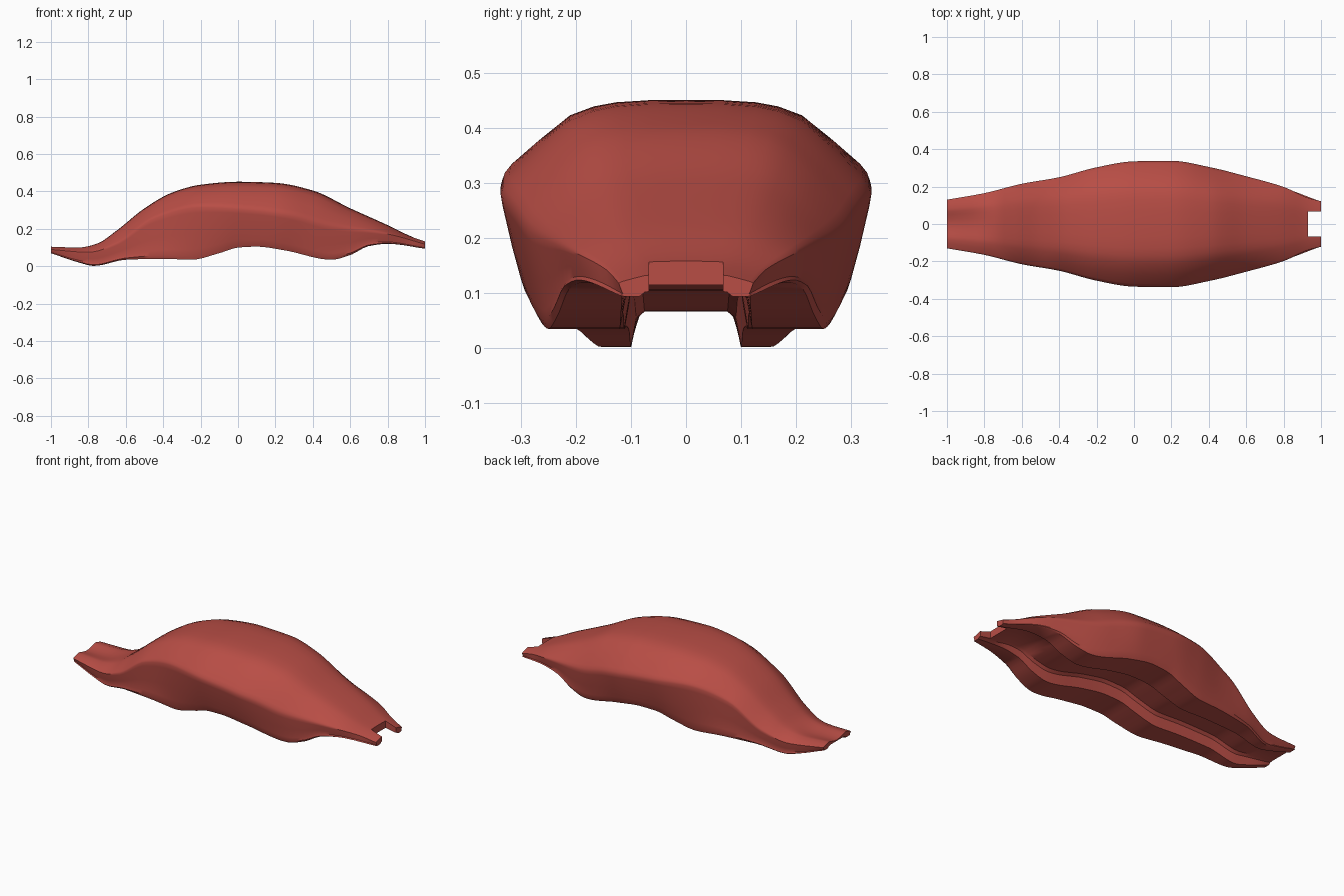
import bpy, bmesh

if "Cube" in bpy.data.objects:
    bpy.data.objects.remove(bpy.data.objects["Cube"])

red = bpy.data.materials.new("brick red")
red.diffuse_color = (0.48, 0.075, 0.06, 1)
red.use_nodes = True
red.node_tree.nodes["Principled BSDF"].inputs["Base Color"].default_value = red.diffuse_color

# Lengthwise profiles as (x, value) keys
TOP = [(-1, .108), (-.86, .105), (-.75, .125), (-.65, .19), (-.5, .31), (-.35, .395), (-.2, .436),
       (0, .452), (.2, .446), (.4, .405), (.6, .31), (.8, .22), (.93, .158), (1, .135)]
BOTTOM = [(-1, .07), (-.85, .02), (-.77, .002), (-.6, .035), (-.4, .04), (-.25, .035), (-.1, .07),
          (0, .1), (.1, .105), (.25, .085), (.5, .035), (.6, .06), (.7, .108), (.8, .12), (1, .094)]
WIDTH = [(-1, .13), (-.8, .165), (-.6, .215), (-.4, .25), (-.2, .303), (0, .335), (.2, .338),
         (.4, .305), (.6, .255), (.8, .198), (.93, .14), (1, .122)]
RIDGE = [(-1, .09), (-.8, .075), (-.65, .12), (-.45, .255), (-.2, .315), (.1, .295),
         (.3, .265), (.5, .21), (.8, .172), (1, .118)]
FOOT = [(-1, .118), (-.77, .155), (-.6, .2), (-.25, .25), (.15, .288), (.5, .25), (.75, .2), (1, .112)]
CHANNEL = [(-1, .085), (-.77, .1), (.5, .12), (.8, .11), (1, .085)]
DEPTH = [(-1, .012), (-.77, .065), (0, .075), (.5, .07), (.75, .04), (.93, .01), (1, .01)]
DIP = [(-1, .02), (-.85, .014), (-.7, 0), (1, 0)]


def curve(keys, x):
    """Smooth interpolation through the keys without overshoot."""
    def slope(i):
        if i == 0 or i == len(keys) - 1:
            return 0 if len(keys) < 3 else secant(min(i, len(keys) - 2))
        a, b = secant(i - 1), secant(i)
        return 0 if a * b <= 0 else 2 * a * b / (a + b)

    def secant(i):
        return (keys[i + 1][1] - keys[i][1]) / (keys[i + 1][0] - keys[i][0])

    for i in range(len(keys) - 1):
        (x0, v0), (x1, v1) = keys[i], keys[i + 1]
        if x <= x1 + 1e-9:
            h = x1 - x0
            t = (x - x0) / h
            return (v0 * (1 + 2 * t) * (1 - t) ** 2 + h * slope(i) * t * (1 - t) ** 2
                    + v1 * t * t * (3 - 2 * t) + h * slope(i + 1) * t * t * (t - 1))
    return keys[-1][1]


def section(x):
    """Closed cross-section, from top centre down the +y side and round."""
    top, bot, w, r, foot, ch, depth, dip = (
        curve(k, x) for k in (TOP, BOTTOM, WIDTH, RIDGE, FOOT, CHANNEL, DEPTH, DIP))
    up, down = top - r, r - bot
    half = [(.2 * w, top - .004 * up - dip * .8),
            (.38 * w, top - .03 * up - dip * .5),
            (.5 * w, top - .08 * up - dip * .2),
            (.63 * w, top - .19 * up),
            (.8 * w, top - .5 * up),
            (.95 * w, r + .2 * up),
            (.985 * w, r + .1 * up),
            (w, r),
            (w - .06 * (w - foot), r - .1 * down),
            (w - .4 * (w - foot), r - .5 * down),
            (w - .7 * (w - foot), r - .8 * down),
            (foot + .008, bot + .08 * down),
            (foot, bot),
            (ch, bot),
            (ch - .01, bot + .8 * depth),
            (ch - .025, bot + depth)]
    ring = [(0, top - dip)] + half + [(0, bot + depth)] + [(-y, z) for y, z in reversed(half)]
    return [(x, y, z) for y, z in ring]


# Shell body lofted along x, with a channel underneath
bm = bmesh.new()
N = 72
rings = [[bm.verts.new(p) for p in section(-1 + 2 * i / N)] for i in range(N + 1)]
for a, b in zip(rings, rings[1:]):
    for j in range(len(a)):
        k = (j + 1) % len(a)
        bm.faces.new((a[j], a[k], b[k], b[j]))
bm.faces.new(rings[0])
bm.faces.new(rings[-1])
bmesh.ops.recalc_face_normals(bm, faces=bm.faces)
mesh = bpy.data.meshes.new("shell_body")
bm.to_mesh(mesh)
bm.free()
mesh.materials.append(red)
body = bpy.data.objects.new("shell_body", mesh)
bpy.context.collection.objects.link(body)

# Notch between the two rear prongs
bpy.ops.mesh.primitive_cube_add(size=1, location=(1.03, 0, .15))
cutter = bpy.context.object
cutter.name = "notch_cutter"
cutter.scale = (.2, .135, .4)
cutter.hide_render = True
mod = body.modifiers.new("notch", 'BOOLEAN')
mod.object = cutter
mod.operation = 'DIFFERENCE'
mod.solver = 'EXACT'
bpy.ops.object.select_all(action='DESELECT')
body.select_set(True)
bpy.context.view_layer.objects.active = body
bpy.ops.object.modifier_apply(modifier=mod.name)
bpy.data.objects.remove(cutter)
bpy.ops.object.shade_smooth_by_angle(angle=0.6)
